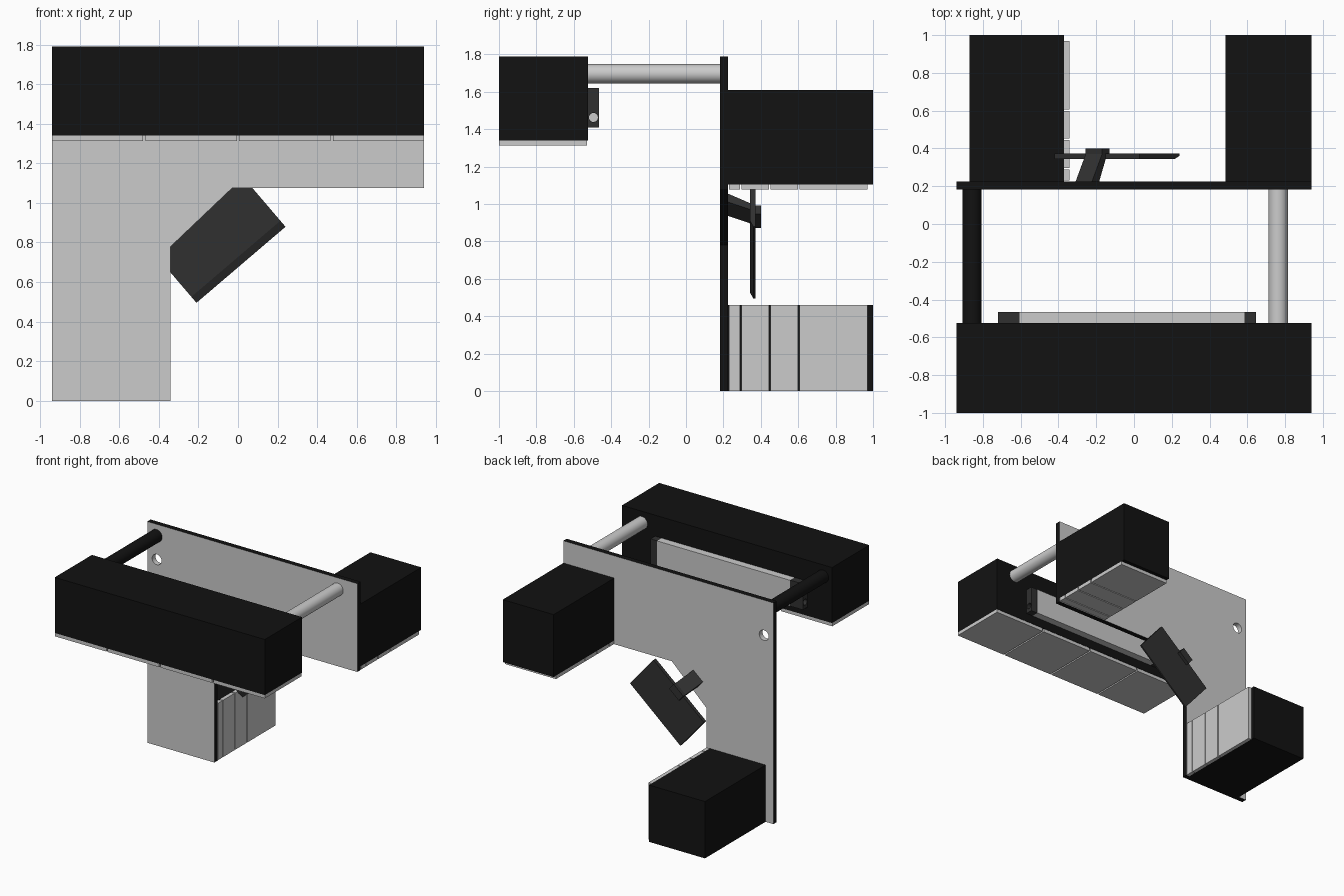
import bpy, bmesh
from math import radians, pi, sin, cos
from mathutils import Matrix, Vector

if "Cube" in bpy.data.objects:
    bpy.data.objects.remove(bpy.data.objects["Cube"])


def material(name, v):
    m = bpy.data.materials.new(name)
    m.diffuse_color = (v, v, v, 1)
    m.use_nodes = True
    m.node_tree.nodes["Principled BSDF"].inputs["Base Color"].default_value = m.diffuse_color
    return m


black = material("black", 0.006)
dark = material("dark", 0.03)
grey = material("grey", 0.8)


def finish(name, bm, mats):
    bmesh.ops.recalc_face_normals(bm, faces=bm.faces)
    me = bpy.data.meshes.new(name)
    bm.to_mesh(me)
    bm.free()
    for m in mats:
        me.materials.append(m)
    ob = bpy.data.objects.new(name, me)
    bpy.context.collection.objects.link(ob)
    return ob


def box(name, x, y, z, mats=()):
    bm = bmesh.new()
    bmesh.ops.create_cube(bm, size=1)
    for v in bm.verts:
        v.co = [(r[0] + r[1]) / 2 + c * (r[1] - r[0]) for r, c in zip((x, y, z), v.co)]
    return finish(name, bm, mats)


def prism(name, pts, vec, mats=(), xf=Matrix()):
    """Extrude a closed outline of 3D points along vec."""
    bm = bmesh.new()
    face = bm.faces.new([bm.verts.new(xf @ Vector(p)) for p in pts])
    ext = bmesh.ops.extrude_face_region(bm, geom=[face], use_keep_orig=True)
    move = xf.to_3x3() @ Vector(vec)
    for v in ext["geom"]:
        if isinstance(v, bmesh.types.BMVert):
            v.co += move
    return finish(name, bm, mats)


def cylinder(name, centre, r, length, axis, mats=()):
    rot = Matrix.Rotation(pi / 2, 4, 'X' if axis == 'Y' else 'Y')
    bm = bmesh.new()
    bmesh.ops.create_cone(bm, cap_ends=True, segments=32, radius1=r, radius2=r,
                          depth=length, matrix=Matrix.Translation(centre) @ rot)
    for f in bm.faces:
        f.smooth = len(f.verts) == 4
    for e in bm.edges:
        e.smooth = not any(len(f.verts) > 4 for f in e.link_faces)
    return finish(name, bm, mats)


def cut(ob, cutter):
    mod = ob.modifiers.new("hole", 'BOOLEAN')
    mod.operation = 'DIFFERENCE'
    mod.solver = 'EXACT'
    mod.object = cutter
    cutter.hide_render = True
    cutter.hide_set(True)


# Main L-shaped plate: grey faces, black rim, small round hole
outline = [(-.94, 0), (-.34, 0), (-.34, .78), (-.03, 1.075), (.94, 1.075), (.94, 1.79), (-.94, 1.79)]
plate = prism("main_plate", [(x, .183, z) for x, z in outline], (0, .042, 0), (grey, black))
for p in plate.data.polygons:
    p.material_index = 0 if abs(p.normal.y) > .9 else 1
cut(plate, cylinder("plate_hole_cutter", (-.855, .2, 1.505), .042, .3, 'Y', (grey,)))

# Long front box with four pads underneath
box("front_box", (-.94, .94), (-1, -.525), (1.34, 1.79), (black,))
for i in range(4):
    x = -.94 + i * .473
    box(f"front_pad_{i + 1}", (x, x + .461), (-1, -.528), (1.313, 1.34))

# Bar behind the front box, held by two drilled brackets
box("rear_bar", (-.605, .585), (-.525, -.465), (1.41, 1.62))
for side, x in (("left", (-.72, -.605)), ("right", (.585, .645))):
    b = box(f"{side}_bracket", x, (-.525, -.467), (1.41, 1.62), (dark,))
    cut(b, cylinder(f"{side}_bracket_cutter", (sum(x) / 2, -.495, 1.463), .024, .2, 'X', (dark,)))

# Connecting rods
cylinder("left_rod", (-.858, -.171, 1.697), .051, .71, 'Y', (black,))
cylinder("right_rod", (.763, -.171, 1.697), .051, .71, 'Y')

# Rear boxes, each faced with four pads
box("upper_rear_box", (.485, .94), (.225, 1), (1.105, 1.61), (black,))
box("lower_rear_box", (-.87, -.37), (.225, 1), (0, .46), (black,))
for i, y in enumerate([(.23, .288), (.296, .444), (.453, .599), (.607, .97)], 1):
    box(f"upper_pad_{i}", (.485, .94), y, (1.077, 1.105))
    box(f"lower_pad_{i}", (-.37, -.342), y, (0, .46))

# Tilted deflector panel with one chamfered long edge
tilt = Matrix.Rotation(radians(-40.5), 4, 'Y')
panel_xf = Matrix.Translation((-.21, 0, .495)) @ tilt
prism("tilted_panel", [(0, .343, .04), (0, .36, 0), (0, .372, 0), (0, .372, .323), (0, .343, .323)],
      (.592, 0, 0), (dark,), panel_xf)

# Bent arm joining the panel to the plate
arm = [(.03, .215), (-.03, .215), (-.088, .345), (-.088, .372), (-.12, .372),
       (-.12, .4), (-.058, .4), (-.058, .37)]
prism("panel_arm", [(-.057, y, d) for d, y in arm], (.114, 0, 0), (dark,),
      Matrix.Translation((-.25, 0, 1.0)) @ tilt)
